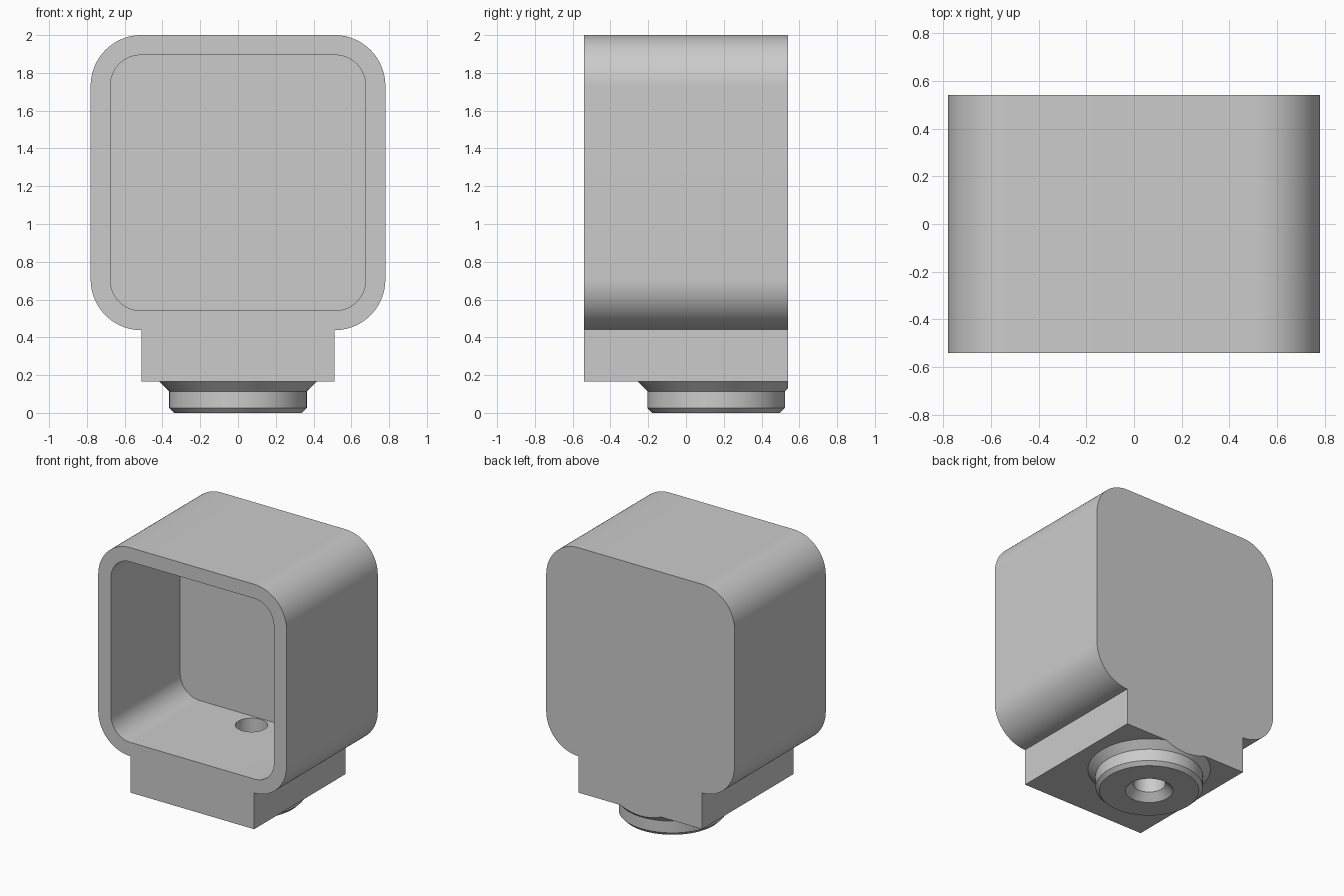
import bpy
import bmesh
from math import pi, sin, cos, radians
from mathutils import Matrix

cube = bpy.data.objects.get("Cube")
if cube:
    bpy.data.objects.remove(cube, do_unlink=True)

HALF_DEPTH = 0.54   # front and back faces of the body
FOOT_Y = 0.16       # axis of the round foot and its bore

grey = bpy.data.materials.new("plain grey")
grey.use_nodes = True
colour = (0.6, 0.6, 0.6, 1)
grey.diffuse_color = colour
grey.node_tree.nodes["Principled BSDF"].inputs["Base Color"].default_value = colour


def make_object(name, bm):
    bmesh.ops.recalc_face_normals(bm, faces=bm.faces)
    mesh = bpy.data.meshes.new(name)
    bm.to_mesh(mesh)
    bm.free()
    mesh.materials.append(grey)
    obj = bpy.data.objects.new(name, mesh)
    bpy.context.collection.objects.link(obj)
    return obj


def arc(cx, cz, r, start, steps=24):
    """Quarter circle, counter-clockwise from the start angle."""
    angles = [start + pi / 2 * i / steps for i in range(steps + 1)]
    return [(cx + r * cos(a), cz + r * sin(a)) for a in angles]


def rounded_rect(half, low, high, r):
    """Corner arcs in order: top right, top left, bottom left, bottom right."""
    x = half - r
    corners = [(x, high - r), (-x, high - r), (-x, low + r), (x, low + r)]
    return [arc(cx, cz, r, i * pi / 2) for i, (cx, cz) in enumerate(corners)]


def prism(name, outline, y0, y1):
    bm = bmesh.new()
    face = bm.faces.new([bm.verts.new((x, y0, z)) for x, z in outline])
    result = bmesh.ops.extrude_face_region(bm, geom=[face])
    moved = [g for g in result["geom"] if isinstance(g, bmesh.types.BMVert)]
    bmesh.ops.translate(bm, vec=(0, y1 - y0, 0), verts=moved)
    return make_object(name, bm)


def lathe(name, profile, clip_y=None):
    """Spin an (r, z) profile that starts and ends on the foot axis."""
    bm = bmesh.new()
    verts = [bm.verts.new((r, 0, z)) for r, z in profile]
    edges = [bm.edges.new(pair) for pair in zip(verts, verts[1:])]
    bmesh.ops.spin(bm, geom=verts + edges, cent=(0, 0, 0), axis=(0, 0, 1),
                   angle=2 * pi, steps=96, use_merge=True)
    bmesh.ops.remove_doubles(bm, verts=bm.verts, dist=0.0001)
    bmesh.ops.transform(bm, matrix=Matrix.Translation((0, FOOT_Y, 0)), verts=bm.verts)
    if clip_y is not None:
        bmesh.ops.bisect_plane(bm, geom=bm.verts[:] + bm.edges[:] + bm.faces[:],
                               plane_co=(0, clip_y, 0), plane_no=(0, 1, 0),
                               clear_outer=True)
        bmesh.ops.holes_fill(bm, edges=[e for e in bm.edges if e.is_boundary], sides=0)
    return make_object(name, bm)


def combine(target, other, operation):
    mod = target.modifiers.new(operation.lower(), "BOOLEAN")
    mod.operation = operation
    mod.solver = "EXACT"
    mod.object = other
    bpy.context.view_layer.objects.active = target
    bpy.ops.object.modifier_apply(modifier=mod.name)
    bpy.data.objects.remove(other, do_unlink=True)


# Rounded housing and the rectangular neck below it, as one outline
tr, tl, bl, br = rounded_rect(0.78, 0.438, 2.0, 0.268)
neck = [(-0.512, 0.166), (0.512, 0.166)]
body = prism("housing", tr + tl + bl + neck + br, -HALF_DEPTH, HALF_DEPTH)

# Round foot with a flared collar, cut flush with the back face
foot = lathe("foot", [(0, 0), (0.338, 0), (0.364, 0.026), (0.364, 0.114),
                      (0.466, 0.216), (0, 0.216)], clip_y=HALF_DEPTH)
combine(body, foot, "UNION")

# Open front pocket
pocket = prism("pocket_cutter", sum(rounded_rect(0.675, 0.542, 1.894, 0.16), []),
               -HALF_DEPTH - 0.1, 0.28)
combine(body, pocket, "DIFFERENCE")

# Countersunk bore from the foot up to the pocket floor
bore = lathe("bore_cutter", [(0, -0.05), (0.212, -0.05), (0.11, 0.052),
                             (0.11, 0.7), (0, 0.7)])
combine(body, bore, "DIFFERENCE")

# Smooth curved walls with crisp edges
bpy.ops.object.select_all(action="DESELECT")
body.select_set(True)
bpy.context.view_layer.objects.active = body
bpy.ops.object.shade_smooth_by_angle(angle=radians(25))
